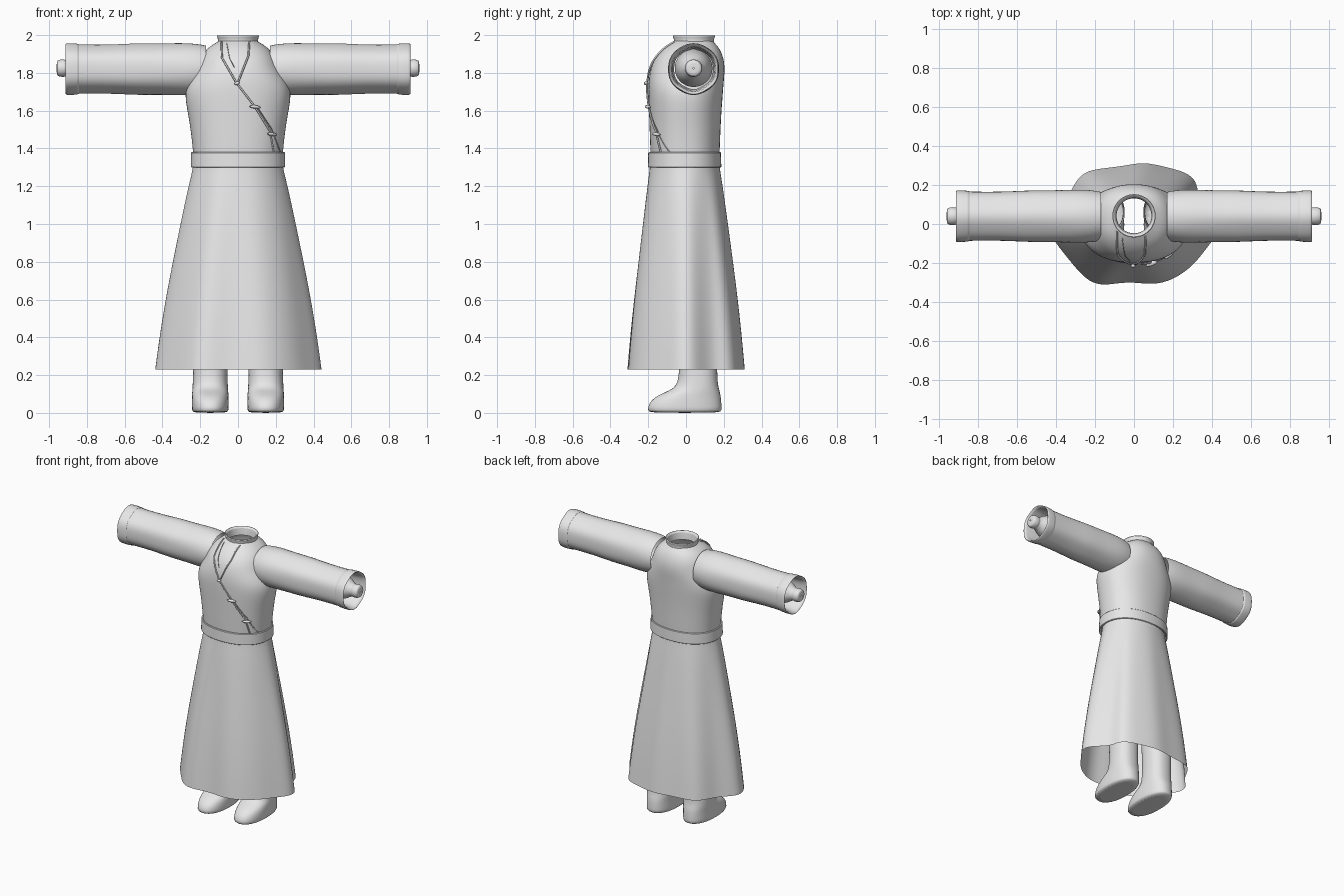
import bpy, bmesh, math
from mathutils import Vector
from mathutils.bvhtree import BVHTree

cube = bpy.data.objects.get("Cube")
if cube:
    bpy.data.objects.remove(cube, do_unlink=True)

mat = bpy.data.materials.new("plain grey")
mat.use_nodes = True
mat.diffuse_color = (0.8, 0.8, 0.8, 1)
mat.node_tree.nodes["Principled BSDF"].inputs["Base Color"].default_value = (0.8, 0.8, 0.8, 1)


def finish(obj, angle=50):
    obj.data.materials.append(mat)
    bpy.ops.object.select_all(action="DESELECT")
    obj.select_set(True)
    bpy.context.view_layer.objects.active = obj
    bpy.ops.object.shade_smooth_by_angle(angle=math.radians(angle))


def loft(name, rings, subdiv=1, cap=False, angle=50):
    """Skin a list of closed rings that share one point count."""
    bm = bmesh.new()
    rows = [[bm.verts.new(p) for p in ring] for ring in rings]
    n = len(rows[0])
    for a, b in zip(rows, rows[1:]):
        for i in range(n):
            j = (i + 1) % n
            bm.faces.new((a[i], a[j], b[j], b[i]))
    if cap:
        bm.faces.new(rows[0])
    bmesh.ops.recalc_face_normals(bm, faces=bm.faces)
    mesh = bpy.data.meshes.new(name)
    bm.to_mesh(mesh)
    bm.free()
    obj = bpy.data.objects.new(name, mesh)
    bpy.context.collection.objects.link(obj)
    finish(obj, angle)
    if subdiv:
        mod = obj.modifiers.new("smooth", "SUBSURF")
        mod.levels = mod.render_levels = subdiv
    return obj


def oval(z, rx, front, back, cx=0, power=2.0, n=32):
    """Horizontal rounded ring between a front and a back depth."""
    cy, ry = (front + back) / 2, (back - front) / 2
    pts = []
    for i in range(n):
        a = math.tau * i / n
        c, s = math.cos(a), math.sin(a)
        pts.append((cx + rx * math.copysign(abs(c) ** (2 / power), c),
                    cy + ry * math.copysign(abs(s) ** (2 / power), s), z))
    return pts


def across(x, r, cy=0.04, cz=1.82, wave=0.0, n=36):
    """Upright ring facing sideways, with an optional six-sided ripple."""
    pts = []
    for i in range(n):
        a = math.tau * i / n
        q = r * (1 + wave * math.cos(6 * a + math.pi))
        pts.append((x, cy + q * math.cos(a), cz + q * math.sin(a)))
    return pts


# Torso
torso_rows = [(1.32, .235, -.185, .175), (1.40, .24, -.19, .18), (1.55, .258, -.195, .185),
              (1.68, .286, -.2, .195), (1.75, .268, -.2, .2), (1.82, .22, -.19, .207),
              (1.88, .2, -.165, .2), (1.93, .165, -.12, .178), (1.955, .125, -.085, .155),
              (1.97, .1, -.062, .142)]
torso = loft("torso", [oval(*r, power=2.25) for r in torso_rows], 2)

# Standing collar with an inner wall
loft("collar", [oval(z, r, .042 - r, .042 + r) for z, r in
                [(1.95, .11), (1.97, .103), (1.997, .114), (2.0, .11), (1.996, .096), (1.94, .09)]], 1)

# Belt
belt_rows = [(1.305, .0), (1.3, .012), (1.303, .015), (1.377, .013), (1.38, .01), (1.378, -.005)]
loft("belt", [oval(z, .235 + d, -.187 - d, .172 + d, power=2.2, n=64) for z, d in belt_rows], 0, angle=35)

# Skirt: waist oval blending into a folded hem
hem = [(.45, -.03), (.44, .04), (.37, .1), (.325, .16), (.32, .22), (.27, .265), (.17, .29),
       (.05, .32), (-.06, .295), (-.17, .285), (-.26, .268), (-.31, .2), (-.345, .12),
       (-.43, .05), (-.447, -.02), (-.4, -.1), (-.335, -.18), (-.25, -.285), (-.17, -.317),
       (-.08, -.302), (0, -.298), (.1, -.312), (.2, -.288), (.31, -.21), (.38, -.11)]
skirt_rings = []
for z, t in [(1.32, 0), (1.28, .03), (1.2, .13), (1.0, .34), (.65, .69), (.4, .89), (.23, 1)]:
    ring = []
    for x, y in hem:
        a = math.atan2(y / .31, x / .45)
        waist = Vector((.238 * math.cos(a), -.006 + .185 * math.sin(a), z))
        ring.append(waist.lerp(Vector((x, y, z)), t))
    skirt_rings.append(ring)
loft("skirt", skirt_rings, 2, angle=80)

boot_rows = [(0, .092, -.196, .183), (.012, .097, -.204, .19), (.05, .098, -.198, .188),
             (.085, .097, -.165, .185), (.11, .096, -.11, .18), (.13, .094, -.065, .174),
             (.16, .093, -.045, .168), (.22, .09, -.035, .165), (.35, .092, -.035, .165),
             (.6, .1, -.045, .165)]
sleeve_rows = [(.17, .125, 0), (.22, .135, 0), (.3, .138, .01), (.42, .134, .015),
               (.52, .136, .02), (.62, .13, .02), (.74, .127, .02), (.85, .129, .02)]
cuff_rows = [(.84, .126), (.843, .134), (.91, .136), (.914, .132), (.908, .12), (.84, .112), (.7, .105)]
wrist_rows = [(.72, .1), (.84, .085), (.885, .05), (.91, .04), (.918, .047), (.94, .046),
              (.956, .041), (.96, .03), (.96, .004)]

for side, label in ((1, "left"), (-1, "right")):
    # Sleeve, cuff and the wrist inside
    loft(label + "_sleeve", [across(side * x, r, wave=w) for x, r, w in sleeve_rows], 1)
    loft(label + "_cuff", [across(side * x, r, wave=.02) for x, r in cuff_rows], 1)
    loft(label + "_wrist", [across(side * x, r, cz=1.825) for x, r in wrist_rows], 1, angle=35)
    # Boot with its shaft hidden under the skirt
    loft(label + "_boot", [oval(*r, cx=side * .147, power=2.3) for r in boot_rows], 1, cap=True)

# Trim cords that hug the chest
tree = BVHTree.FromObject(torso, bpy.context.evaluated_depsgraph_get())


def on_chest(x, z, lift=.008):
    hit = tree.ray_cast(Vector((x, -1, z)), Vector((0, 1, 0)))
    return hit[0] + Vector((0, -lift, 0)) if hit[0] else None


def cord(name, path, thick=.005, steps=8):
    pts = []
    for a, b in zip(path, path[1:]):
        for i in range(steps + 1):
            p, q = Vector(a), Vector(b)
            hit = on_chest(*p.lerp(q, i / steps))
            if hit:
                pts.append(hit)
    curve = bpy.data.curves.new(name, "CURVE")
    curve.dimensions = "3D"
    curve.bevel_depth = thick
    curve.bevel_resolution = 1
    curve.use_fill_caps = True
    spline = curve.splines.new("POLY")
    spline.points.add(len(pts) - 1)
    for sp, p in zip(spline.points, pts):
        sp.co = (*p, 1)
    curve.materials.append(mat)
    bpy.context.collection.objects.link(bpy.data.objects.new(name, curve))


cord("outer_lapel_cord", [(-.088, 1.965), (-.085, 1.88), (-.01, 1.75), (.09, 1.62), (.17, 1.49), (.19, 1.38)])
cord("inner_lapel_cord", [(.06, 1.965), (.055, 1.89), (.0, 1.75)])
cord("lower_flap_cord", [(.1, 1.62), (.18, 1.5), (.225, 1.38)], .003)
cord("inner_fold_cord", [(-.06, 1.96), (-.045, 1.88), (-.02, 1.83)], .002)

# Toggle buttons
for i, (x, z, turn) in enumerate([(-.005, 1.745, -.4), (.09, 1.62, .1), (.18, 1.475, .1)]):
    bpy.ops.mesh.primitive_uv_sphere_add(segments=12, ring_count=8, radius=1, location=on_chest(x, z, .014))
    toggle = bpy.context.object
    toggle.name = "toggle_" + str(i + 1)
    toggle.scale = (.032 if i else .014, .012, .009)
    toggle.rotation_euler = (0, turn, .35 * i)
    finish(toggle)
